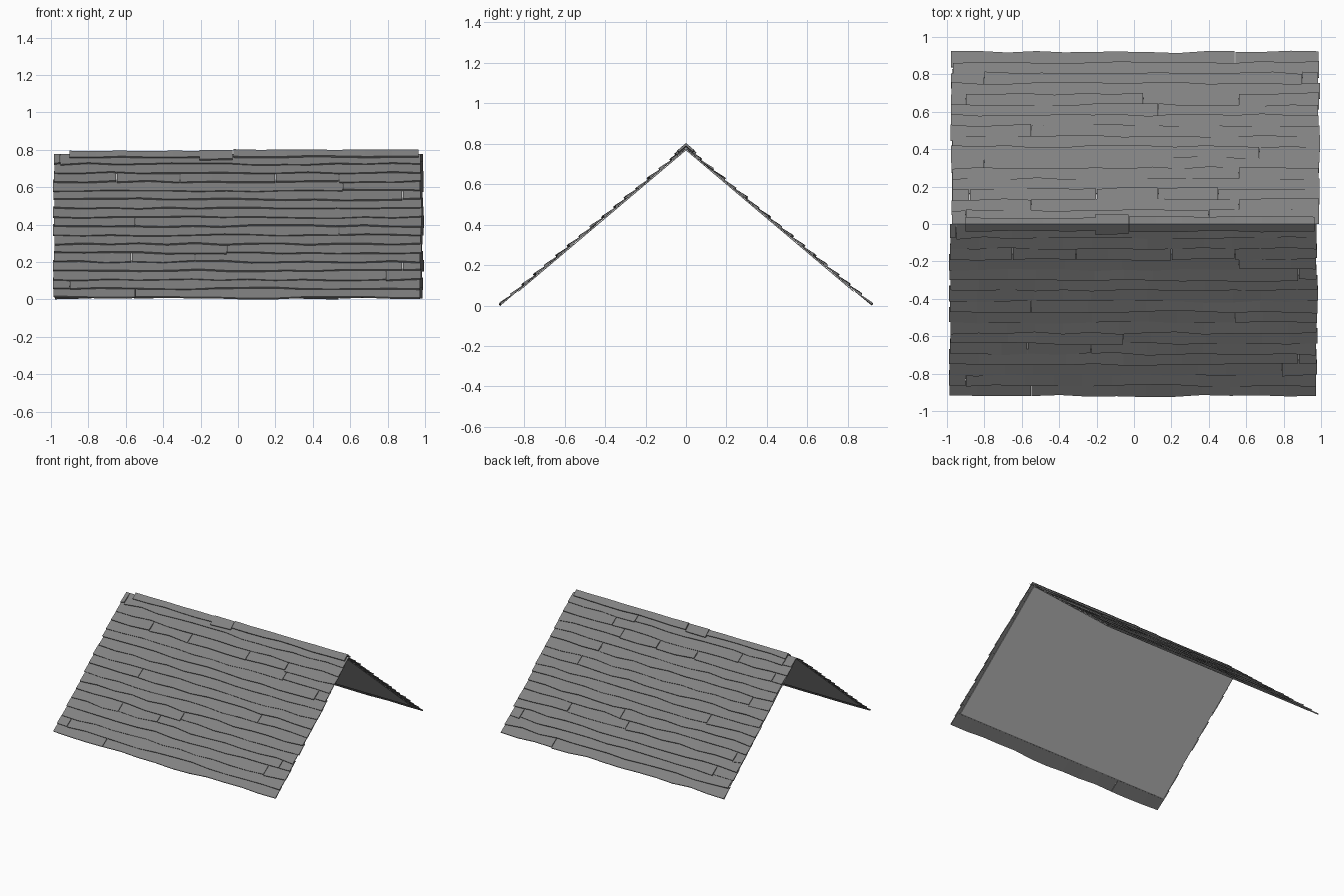
import bpy, bmesh, random
from mathutils import Vector

if "Cube" in bpy.data.objects:
    bpy.data.objects.remove(bpy.data.objects["Cube"])

random.seed(7)
RIDGE_Z, EAVE_Y = 0.772, 0.912
SLOPE = (RIDGE_Z - 0.002) / EAVE_Y
L = (1 + SLOPE ** 2) ** 0.5
NY, NZ = SLOPE / L, 1 / L          # outward normal of the slope
PITCH = 0.0563                     # spacing of the plank rows
ROWS = 16


def material(name, v):
    m = bpy.data.materials.new(name)
    m.diffuse_color = (v, v, v, 1)
    m.use_nodes = True
    m.node_tree.nodes["Principled BSDF"].inputs["Base Color"].default_value = m.diffuse_color
    return m


grey = material("weathered grey wood", 0.22)
pale = material("pale grey boarding", 0.54)


def on_slope(side, x, y, h):
    """Point at distance y from the ridge line, raised h off the slope."""
    if y <= 0:
        return Vector((x, 0, RIDGE_Z + h / NZ))
    return Vector((x, side * (y + h * NY), RIDGE_Z - SLOPE * y + h * NZ))


def loft(bm, rings):
    """Skin a run of equal closed cross-sections and cap both ends."""
    vs = [[bm.verts.new(p) for p in ring] for ring in rings]
    n = len(vs[0])
    for a, b in zip(vs, vs[1:]):
        for k in range(n):
            bm.faces.new((a[k], a[(k + 1) % n], b[(k + 1) % n], b[k]))
    bm.faces.new(vs[0])
    bm.faces.new(vs[-1])


def finish(bm, name, mat):
    bmesh.ops.recalc_face_normals(bm, faces=bm.faces)
    me = bpy.data.meshes.new(name)
    bm.to_mesh(me)
    bm.free()
    me.materials.append(mat)
    bpy.context.collection.objects.link(bpy.data.objects.new(name, me))


def stations(x0, x1):
    n = max(1, round((x1 - x0) / 0.15))
    return [x0 + (x1 - x0) * i / n for i in range(n + 1)]


def plank(bm, side, x0, x1, y):
    """One overlapping board with a hand-cut, wavy lower edge."""
    lift = random.uniform(-0.001, 0.003)
    rings = []
    for x in stations(x0, x1):
        yl = y + random.uniform(-0.007, 0.006)
        h = 0.004 + lift + random.uniform(-0.002, 0.002)
        yu = max(0, y - PITCH * 1.35)
        rings.append([on_slope(side, x, yu, 0.001), on_slope(side, x, yu, 0.004),
                      on_slope(side, x, yl, h + 0.010), on_slope(side, x, yl, h)])
    loft(bm, rings)


# Board joints per row, counted up from the eave
front_joints = {0: [-0.55], 1: [-0.9], 2: [0.79], 3: [0.88], 4: [-0.57, -0.23],
                5: [-0.06], 7: [0.54], 8: [-0.55], 11: [0.88], 12: [0.56],
                13: [-0.65, -0.31, 0.2, 0.54], 15: [-0.95]}
back_joints = {0: [0.54], 2: [-0.8, 0.9], 4: [-0.9, 0.05, 0.56], 5: [0.13],
               7: [-0.55], 9: [0.67], 10: [-0.8], 11: [0.56],
               13: [-0.88, -0.2, 0.13, 0.45], 14: [-0.55, 0.56], 15: [-0.9, 0.4]}

# Planks on both slopes
for side, name, joints, shift in ((-1, "front_planks", front_joints, -0.004),
                                  (1, "back_planks", back_joints, 0.007)):
    bm = bmesh.new()
    for row in range(ROWS):
        cuts = [-0.983 + shift + random.uniform(-0.006, 0.006)]
        cuts += joints.get(row, [])
        cuts += [0.983 + shift + random.uniform(-0.006, 0.006)]
        for a, b in zip(cuts, cuts[1:]):
            plank(bm, side, a + 0.002, b - 0.002, EAVE_Y - PITCH * row)
    finish(bm, name, grey)

# Flat pale boarding under the planks
bm = bmesh.new()
loft(bm, [[on_slope(s, x, y, h) for s, y, h in
           ((-1, 0.83, 0), (1, 0, 0), (1, 0.83, 0),
            (1, 0.83, -0.004), (1, 0, -0.004), (-1, 0.83, -0.004))]
          for x in (-0.972, 0.95)])
finish(bm, "under_boarding", pale)

# Ridge cap boards folded over the top
bm = bmesh.new()
for x0, x1, h0, w in ((-0.9, -0.205, 0.006, 0.024), (-0.205, -0.03, 0.009, 0.042),
                      (-0.025, 0.965, 0.011, 0.026)):
    rings = []
    for x in stations(x0, x1):
        h = h0 + random.uniform(-0.001, 0.002)
        wf, wb = (w + random.uniform(-0.005, 0.005) for _ in range(2))
        rings.append([on_slope(s, x, y, k) for s, y, k in
                      ((-1, wf, h + 0.011), (1, 0, h + 0.011), (1, wb, h + 0.011),
                       (1, wb, h), (1, 0, h), (-1, wf, h))])
    loft(bm, rings)
finish(bm, "ridge_cap", grey)
